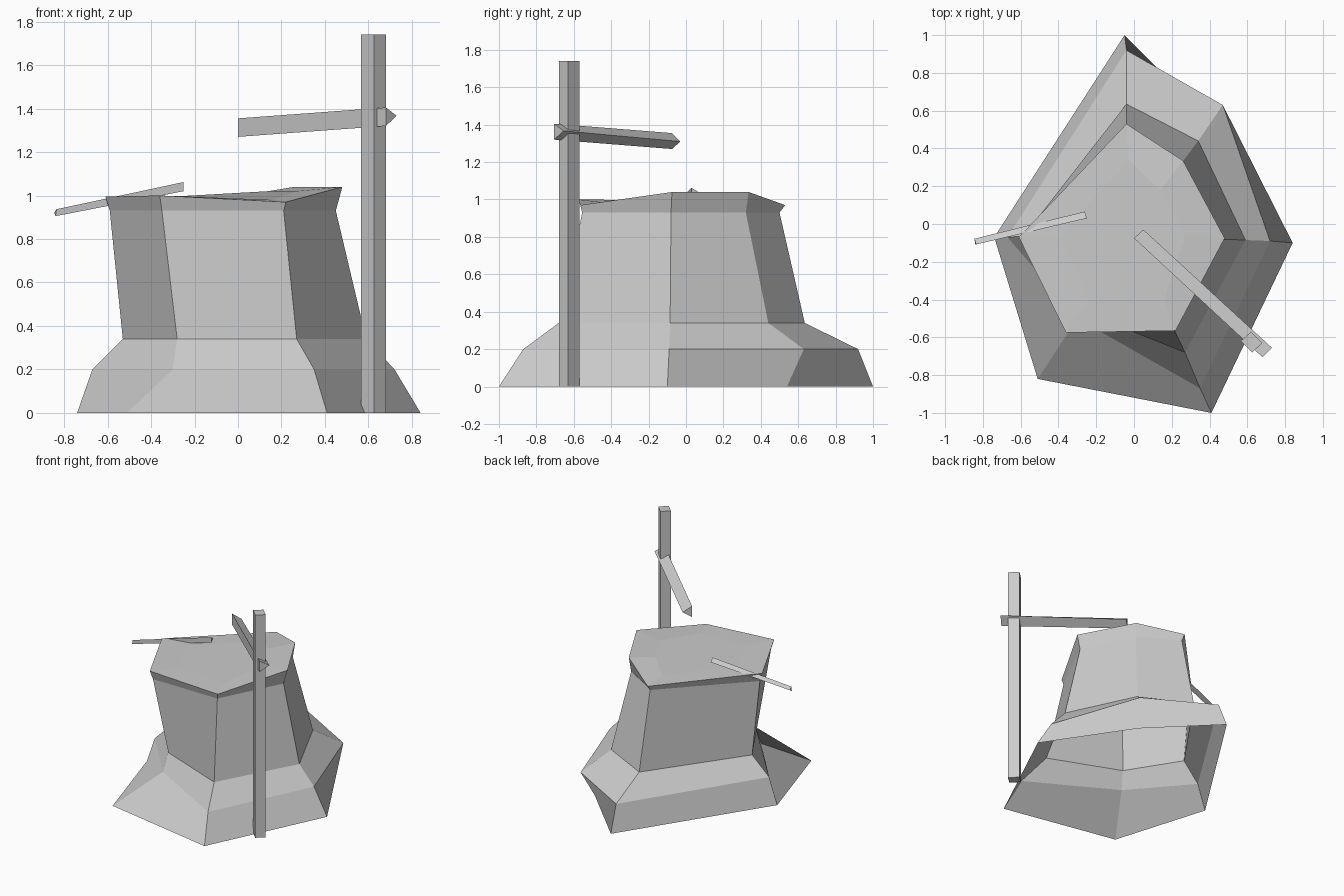
import bpy


def make(name, verts, faces):
    mesh = bpy.data.meshes.new(name)
    mesh.from_pydata(verts, [], faces)
    mesh.update()
    obj = bpy.data.objects.new(name, mesh)
    bpy.context.collection.objects.link(obj)
    return obj


def loft(name, rings, cap_start=True, cap_end=True):
    """Join equal-sized counter-clockwise rings with quads."""
    n = len(rings[0])
    verts = [v for ring in rings for v in ring]
    faces = [(r * n + i, r * n + (i + 1) % n, (r + 1) * n + (i + 1) % n, (r + 1) * n + i)
             for r in range(len(rings) - 1) for i in range(n)]
    if cap_start:
        faces.append(tuple(reversed(range(n))))
    if cap_end:
        faces.append(tuple(range(len(verts) - n, len(verts))))
    return make(name, verts, faces)


def level(points, z):
    return [(x, y, z) for x, y in points]


# Stump: irregular hexagonal trunk with flared roots, open underneath
roots = level([(0.84, -0.10), (0.41, 0.54), (-0.05, 1.0),
               (-0.74, -0.07), (-0.51, -0.82), (0.41, -1.0)], 0)
flare = level([(0.72, -0.09), (0.47, 0.63), (-0.04, 0.92),
               (-0.67, -0.07), (-0.30, -0.50), (0.35, -0.87)], 0.20)
neck = level([(0.59, -0.085), (0.34, 0.44), (-0.04, 0.635),
              (-0.53, -0.06), (-0.28, -0.46), (0.27, -0.68)], 0.34)
under_rim = level([(0.45, -0.08), (0.25, 0.32), (-0.04, 0.50),
                   (-0.59, -0.07), (-0.35, -0.55), (0.21, -0.555)], 0.93)
rim = [(0.48, -0.075, 1.04), (0.26, 0.335, 1.04), (-0.04, 0.53, 0.97),
       (-0.61, -0.07, 0.995), (-0.36, -0.575, 1.0), (0.22, -0.565, 0.97)]
cut_top = [(0.27, -0.06, 1.02), (0.14, 0.18, 1.02), (-0.03, 0.34, 0.98),
           (-0.39, -0.06, 0.99), (-0.24, -0.40, 0.99), (0.16, -0.40, 0.98)]
loft("stump", [roots, flare, neck, under_rim, rim, cut_top], cap_start=False)

# Post: square upright turned a quarter of the way round
post = [(0.68, -0.63), (0.62, -0.57), (0.565, -0.62), (0.625, -0.68)]
loft("post", [level(post, 0), level(post, 1.74)])

# Crossbar and twig: split wood with a triangular section
loft("crossbar", [[(0.0, -0.075, 1.27), (0.05, -0.03, 1.31), (0.0, -0.075, 1.355)],
                  [(0.68, -0.705, 1.32), (0.73, -0.655, 1.367), (0.68, -0.705, 1.405)]][::-1])
loft("twig", [[(-0.25, 0.03, 1.02), (-0.26, 0.066, 1.04), (-0.25, 0.03, 1.062)],
              [(-0.84, -0.108, 0.905), (-0.845, -0.078, 0.922), (-0.835, -0.108, 0.937)]])
